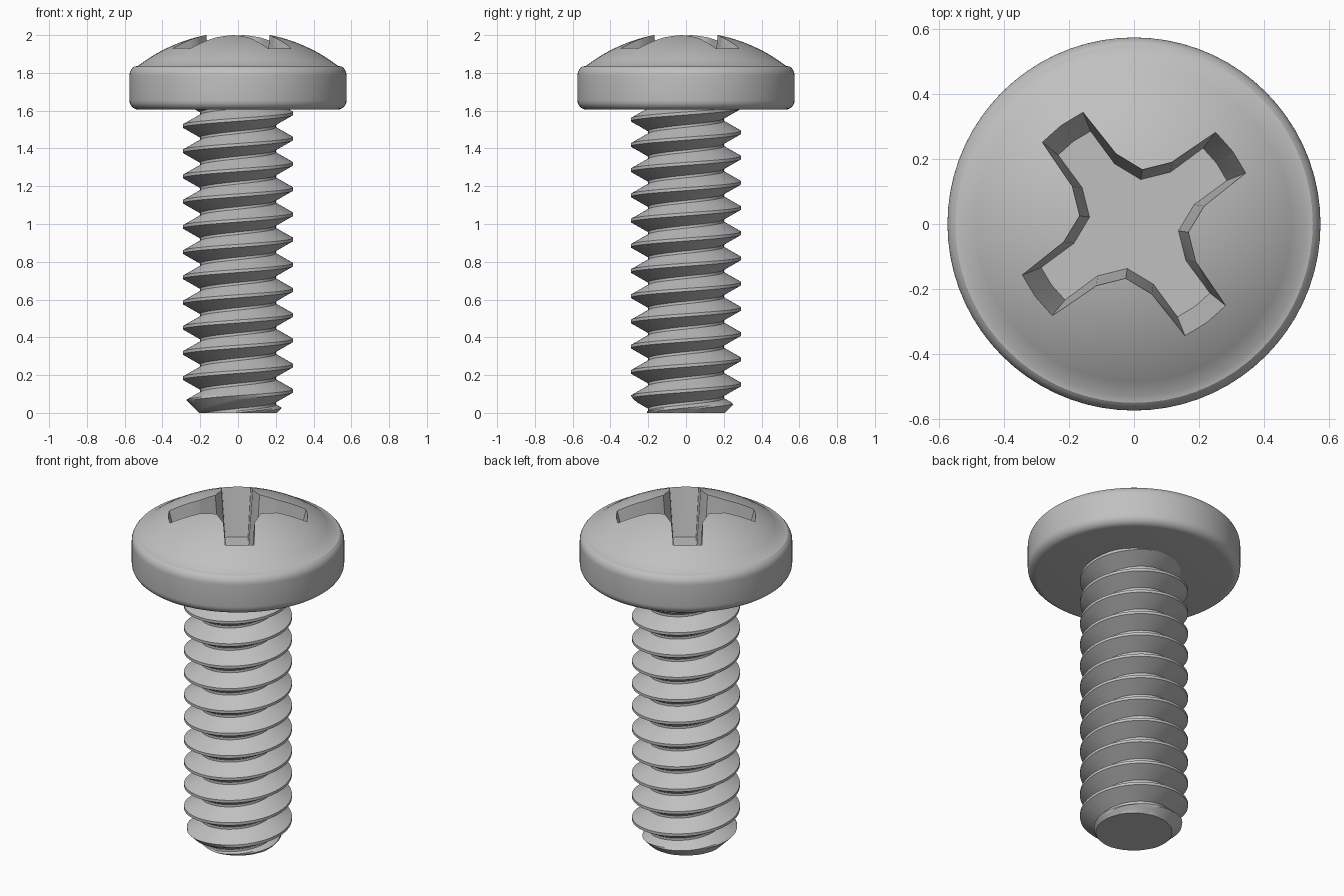
import bpy, bmesh
from math import sin, cos, pi, sqrt, radians

cube = bpy.data.objects.get("Cube")
if cube:
    bpy.data.objects.remove(cube, do_unlink=True)

steel = bpy.data.materials.new("steel_grey")
steel.use_nodes = True
grey = (0.53, 0.53, 0.53, 1)
steel.diffuse_color = grey
steel.node_tree.nodes["Principled BSDF"].inputs["Base Color"].default_value = grey


def add_object(name, bm):
    bmesh.ops.recalc_face_normals(bm, faces=bm.faces)
    mesh = bpy.data.meshes.new(name)
    bm.to_mesh(mesh)
    bm.free()
    mesh.materials.append(steel)
    obj = bpy.data.objects.new(name, mesh)
    bpy.context.collection.objects.link(obj)
    return obj


def activate(obj):
    bpy.ops.object.select_all(action='DESELECT')
    obj.select_set(True)
    bpy.context.view_layer.objects.active = obj


def smooth(obj):
    activate(obj)
    bpy.ops.object.shade_smooth_by_angle(angle=radians(28))


def arc(cx, cz, r, start, end, n):
    angles = [radians(start + (end - start) * i / n) for i in range(n + 1)]
    return [(cx + r * cos(a), cz + r * sin(a)) for a in angles]


# Pan head: revolved profile with a flat underside, straight rim and dome
HEAD_R, DOME_R, APEX, UNDERSIDE = 0.575, 0.87, 2.017, 1.605
profile = [(0, UNDERSIDE)]
profile += arc(HEAD_R - 0.05, UNDERSIDE + 0.05, 0.05, -90, 0, 6)
profile += arc(HEAD_R - 0.06, 1.785, 0.06, 0, 53, 6)
for k in range(12, -1, -1):
    r = 0.53 * k / 12
    profile.append((r, APEX - DOME_R + sqrt(DOME_R ** 2 - r * r)))
bm = bmesh.new()
verts = [bm.verts.new((r, 0, z)) for r, z in profile]
edges = [bm.edges.new(pair) for pair in zip(verts, verts[1:])]
bmesh.ops.spin(bm, geom=verts + edges, cent=(0, 0, 0), axis=(0, 0, 1),
               angle=2 * pi, steps=72, use_duplicate=False)
bmesh.ops.remove_doubles(bm, verts=bm.verts, dist=0.0005)
head = add_object("head", bm)

# Cross recess: tapered four-armed cutter
ARM_ANGLE = radians(36.4)
floor = [(0.098, -0.098), (0.185, -0.062), (0.31, -0.062),
         (0.316, 0), (0.31, 0.062), (0.185, 0.062)]
mouth = [(0.123, -0.123), (0.211, -0.088), (0.397, -0.085),
         (0.405, 0), (0.397, 0.085), (0.211, 0.088)]


def cross_ring(bm, points, z):
    ring = []
    for arm in range(4):
        a = ARM_ANGLE + arm * pi / 2
        for x, y in points:
            ring.append(bm.verts.new((x * cos(a) - y * sin(a), x * sin(a) + y * cos(a), z)))
    return ring


bm = bmesh.new()
low, high = cross_ring(bm, floor, 1.66), cross_ring(bm, mouth, 2.05)
bm.faces.new(low)
bm.faces.new(high)
for i in range(len(low)):
    j = (i + 1) % len(low)
    bm.faces.new((low[i], low[j], high[j], high[i]))
cutter = add_object("recess_cutter", bm)
cutter.hide_render = True

cut = head.modifiers.new("recess", 'BOOLEAN')
cut.operation = 'DIFFERENCE'
cut.solver = 'EXACT'
cut.object = cutter
activate(head)
bpy.ops.object.modifier_apply(modifier=cut.name)
bpy.data.objects.remove(cutter, do_unlink=True)
smooth(head)

# Threaded shank: one helical sheet, chamfered at the tip
PITCH, CREST_Z, ROOT, CREST, SEGS, FLANK = 0.1335, 0.117, 0.2, 0.292, 64, 6
rise = [(-0.06 + 0.052 * k / FLANK, ROOT + (CREST - ROOT) * k / FLANK)
        for k in range(FLANK + 1)]
tooth = rise + [(-dz, r) for dz, r in reversed(rise)]
TURNS = range(-3, 14)

bm = bmesh.new()
columns = []
for i in range(SEGS):
    a = 2 * pi * i / SEGS
    column = []
    for turn in TURNS:
        for dz, r in tooth:
            z = CREST_Z + PITCH * (turn + i / SEGS) + dz
            r = min(r, 0.205 + max(z, 0))
            column.append(bm.verts.new((r * cos(a), r * sin(a), z)))
    columns.append(column)
for i in range(SEGS):
    here = columns[i]
    there = columns[i + 1] if i < SEGS - 1 else columns[0][len(tooth):]
    for j in range(len(there) - 1):
        bm.faces.new((here[j], there[j], there[j + 1], here[j + 1]))

# Trim both ends level and cap them
for z, normal in ((0, (0, 0, -1)), (1.63, (0, 0, 1))):
    bmesh.ops.bisect_plane(bm, geom=bm.verts[:] + bm.edges[:] + bm.faces[:],
                           plane_co=(0, 0, z), plane_no=normal, clear_outer=True)
    rim = [e for e in bm.edges if e.is_boundary
           and all(abs(v.co.z - z) < 0.0005 for v in e.verts)]
    bmesh.ops.holes_fill(bm, edges=rim, sides=0)
smooth(add_object("threaded_shank", bm))
